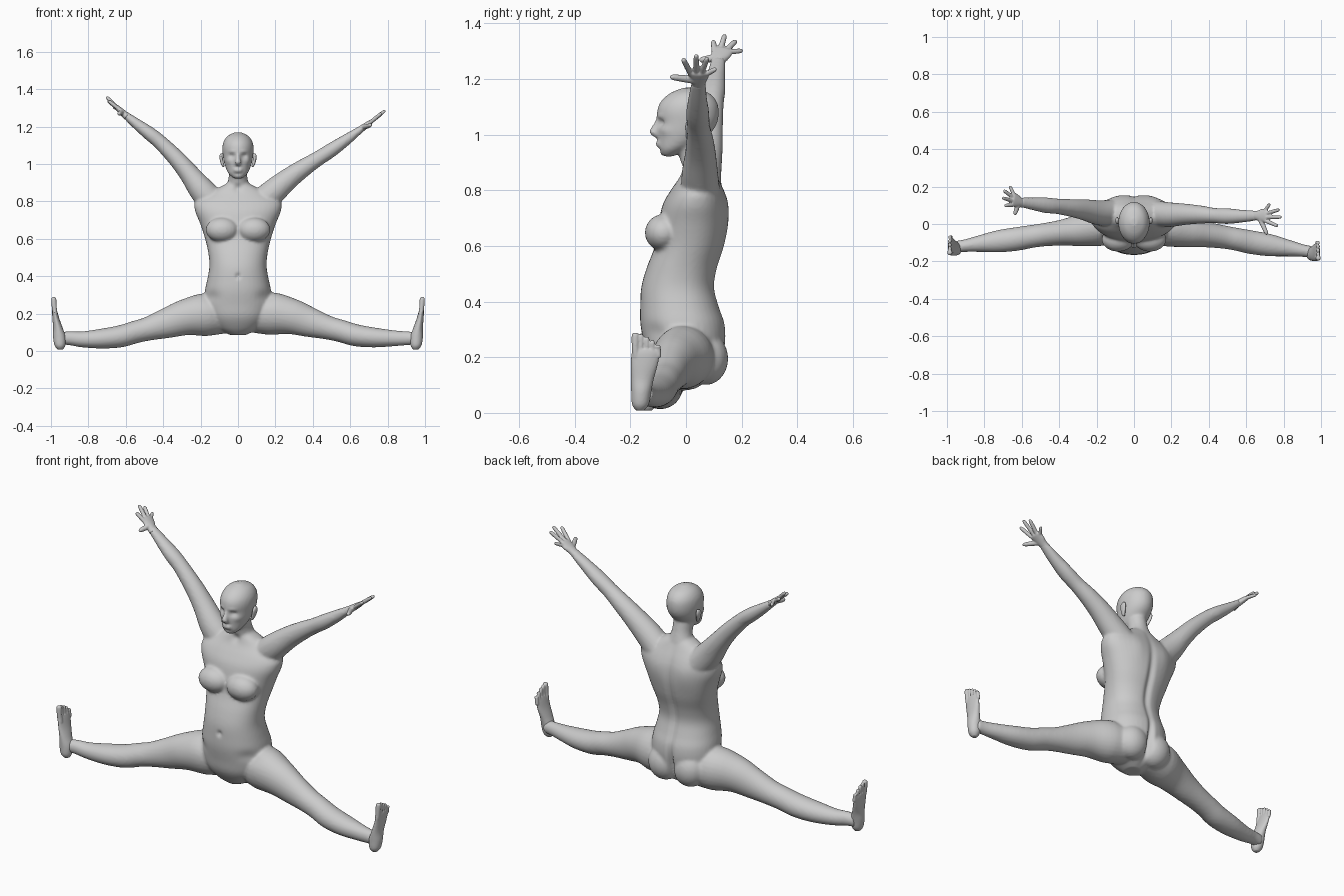
import bpy, bmesh, math
from mathutils import Vector, Matrix

X, Y, Z = Vector((1, 0, 0)), Vector((0, 1, 0)), Vector((0, 0, 1))


def resample(st, n=4):
    # Catmull-Rom interpolation through the stations
    out = []
    for i in range(len(st) - 1):
        a, b, c, d = (st[max(0, min(len(st) - 1, i + k))] for k in (-1, 0, 1, 2))
        for j in range(n):
            t = j / n
            out.append([0.5 * (2 * q + (r - p) * t + (2 * p - 5 * q + 4 * r - s) * t * t
                        + (3 * q - p - 3 * r + s) * t ** 3) for p, q, r, s in zip(a, b, c, d)])
    return out + [list(st[-1])]


def loft(bm, stations, ref=Y, axis=None, sides=28, power=2.0):
    # Closed tube: each station is x, y, z, half size along ref, half size across
    st = resample(stations)
    pts = [Vector(s[:3]) for s in st]
    rings, faces = [], []
    for i, s in enumerate(st):
        t = axis or (pts[min(i + 1, len(pts) - 1)] - pts[max(i - 1, 0)]).normalized()
        u = (ref - t * ref.dot(t)).normalized()
        w = t.cross(u)
        ring = []
        for k in range(sides):
            a = 2 * math.pi * k / sides
            c, sn = math.cos(a), math.sin(a)
            c, sn = (math.copysign(abs(q) ** (2 / power), q) for q in (c, sn))
            ring.append(bm.verts.new(pts[i] + u * c * max(s[3], .002) + w * sn * max(s[4], .002)))
        rings.append(ring)
    for r0, r1 in zip(rings, rings[1:]):
        for k in range(sides):
            m = (k + 1) % sides
            faces.append(bm.faces.new((r0[k], r0[m], r1[m], r1[k])))
    faces += [bm.faces.new(rings[0]), bm.faces.new(rings[-1])]
    bmesh.ops.recalc_face_normals(bm, faces=faces)


def stack(bm, rows, power=2.0):
    # Horizontal sections: z, front y, back y, half width
    loft(bm, [(0, (f + b) / 2, z, w, (b - f) / 2) for z, f, b, w in rows], X, Z, 40, power)


def blob(bm, c, r):
    bmesh.ops.create_uvsphere(bm, u_segments=24, v_segments=14, radius=1,
                              matrix=Matrix.Translation(c) @ Matrix.Diagonal((*r, 1)))


def finish(bm, name, voxel, smooth, bumps=()):
    # Fuse the pieces into one skin, soften it, then sculpt small bumps
    me = bpy.data.meshes.new(name)
    bm.to_mesh(me)
    bm.free()
    ob = bpy.data.objects.new(name, me)
    bpy.context.collection.objects.link(ob)
    m = ob.modifiers.new("fuse", 'REMESH')
    m.mode, m.voxel_size = 'VOXEL', voxel
    m = ob.modifiers.new("soften", 'SMOOTH')
    m.factor, m.iterations = 0.5, smooth
    dg = bpy.context.evaluated_depsgraph_get()
    ob.data = bpy.data.meshes.new_from_object(ob.evaluated_get(dg))
    ob.modifiers.clear()
    for v in ob.data.vertices:
        move = Vector()
        for c, r, d in bumps:
            q = sum(((v.co[k] - c[k]) / r[k]) ** 2 for k in range(3))
            if q < 9:
                move += Vector(d) * math.exp(-q)
        v.co += move
    ob.data.polygons.foreach_set("use_smooth", [True] * len(ob.data.polygons))
    return ob


def to_left(s):
    # The left leg mirrors the right one, slightly less far forward
    return (-s[0], s[1] + .033 * (s[0] - .1), s[2] - .006 * (s[0] < .9), *s[3:])


body = bmesh.new()

# Torso
stack(body, [(.085, -.06, .03, .04), (.12, -.10, .085, .11), (.18, -.138, .125, .16),
             (.25, -.152, .142, .178), (.32, -.164, .14, .177), (.38, -.165, .12, .165),
             (.45, -.161, .103, .153), (.52, -.142, .113, .158), (.60, -.112, .138, .176),
             (.68, -.10, .152, .202), (.75, -.083, .15, .23), (.80, -.055, .136, .226),
             (.845, -.025, .115, .155), (.885, -.012, .095, .08), (.90, -.008, .085, .05)], 2.2)
for s in (-1, 1):
    blob(body, (s * .085, -.082, .648), (.088, .066, .066))
    blob(body, (s * .075, .07, .195), (.09, .082, .095))

# Neck and head
loft(body, [(0, .055, .82, .09, .06), (0, .045, .87, .068, .056), (0, .032, .92, .051, .054),
            (0, .02, .97, .05, .055), (0, .01, 1.02, .045, .05)], X)
stack(body, [(.922, -.085, -.045, .022), (.945, -.098, .0, .048), (.975, -.101, .055, .064),
             (1.01, -.103, .093, .075), (1.045, -.102, .113, .081), (1.085, -.104, .118, .084),
             (1.12, -.09, .11, .077), (1.15, -.056, .082, .055), (1.169, -.01, .03, .018)])
loft(body, [(0, -.097, 1.06, .008, .008), (0, -.109, 1.03, .011, .012),
            (0, -.118, 1.01, .017, .014), (0, -.105, .998, .013, .01)], X)
blob(body, (0, -.098, .967), (.026, .013, .011))

# Arms, each with its own pose
LEFT_ARM = [(-.10, .06, .76, .07, .075), (-.185, .06, .85, .067, .07), (-.26, .075, .947, .057, .054),
            (-.33, .085, 1.03, .048, .046), (-.415, .095, 1.115, .041, .039),
            (-.47, .10, 1.16, .042, .037), (-.54, .108, 1.213, .034, .029), (-.61, .117, 1.268, .026, .018)]
RIGHT_ARM = [(.10, .055, .77, .07, .075), (.19, .05, .853, .066, .068), (.28, .052, .928, .056, .056),
             (.36, .05, .985, .048, .047), (.43, .045, 1.03, .041, .04),
             (.50, .042, 1.075, .042, .038), (.58, .042, 1.13, .034, .03), (.66, .045, 1.188, .026, .018)]
loft(body, LEFT_ARM)
loft(body, RIGHT_ARM)

# Legs
LEG = [(.05, .02, .19, .09, .09), (.17, -.01, .20, .108, .114), (.28, -.038, .186, .088, .097),
       (.38, -.055, .155, .07, .081), (.48, -.07, .125, .062, .064), (.55, -.082, .107, .061, .06),
       (.63, -.098, .084, .063, .059), (.73, -.114, .072, .059, .053), (.83, -.13, .068, .044, .043),
       (.90, -.142, .068, .034, .037), (.955, -.15, .068, .031, .034)]
loft(body, LEG)
loft(body, [to_left(s) for s in LEG])

# Sculpted details: eyes, brow, spine, cleft, navel, knees, collar
bumps = [((0, .13, .55), (.018, .08, .22), (0, -.014, 0)), ((0, .15, .2), (.014, .08, .1), (0, -.03, 0)),
         ((0, -.16, .40), (.012, .03, .014), (0, .012, 0)), ((0, -.03, .87), (.02, .03, .02), (0, .012, 0)),
         ((0, -.10, .983), (.02, .02, .006), (0, .004, 0)), ((0, -.10, .946), (.022, .02, .007), (0, .005, 0))]
for s in (-1, 1):
    bumps += [((s * .033, -.095, 1.043), (.018, .03, .013), (0, .012, 0)),
              ((s * .032, -.095, 1.066), (.022, .03, .008), (0, -.004, 0)),
              ((s * .05, -.07, 1.015), (.02, .03, .016), (s * .002, -.004, 0)),
              ((s * .085, .14, .74), (.05, .05, .07), (0, .006, 0)),
              ((s * .15, -.12, .29), (.05, .05, .03), (0, .01, 0))]
finish(body, "body", .008, 5, bumps)

# Ears
for s, side in ((-1, "left"), (1, "right")):
    bm = bmesh.new()
    loft(bm, [(s * .076, .008, .985, .008, .006), (s * .083, .012, 1.0, .013, .008),
              (s * .09, .018, 1.03, .02, .009), (s * .09, .02, 1.047, .017, .008),
              (s * .087, .018, 1.055, .008, .005)], Y)
    finish(bm, side + "_ear", .003, 2)

# Hands: wrist end, knuckle centre, thumb tip, then index to little finger tips
HANDS = {
    "left": (LEFT_ARM[-1], (-.648, .132, 1.303), (-.638, .048, 1.268),
             [(-.691, .098, 1.337), (-.703, .14, 1.359), (-.697, .18, 1.338), (-.664, .203, 1.302)]),
    "right": (RIGHT_ARM[-1], (.708, .045, 1.222), (.712, -.058, 1.208),
              [(.769, -.011, 1.273), (.788, .037, 1.287), (.778, .077, 1.277), (.726, .108, 1.237)])}
for side, (wrist, knuckle, thumb, tips) in HANDS.items():
    bm = bmesh.new()
    w, k, th = Vector(wrist[:3]), Vector(knuckle), Vector(thumb)
    back = w - (k - w) * .5
    loft(bm, [(*back, .025, .019), (*w, .026, .018), (*w.lerp(k, .5), .035, .016),
              (*k, .038, .013), (*w.lerp(k, 1.12), .03, .009)])
    for i, tip in enumerate(tips):
        tip = Vector(tip)
        base = w.lerp(k, .85) + Y * (-.027 + .018 * i)
        r = .0105 - .001 * (i == 3)
        loft(bm, [(*base, r, r), (*base.lerp(tip, .5), r, r), (*base.lerp(tip, .9), r * .85, r * .85),
                  (*tip, .004, .004)], Z, sides=12)
    base = w.lerp(k, .25) - Y * .012
    loft(bm, [(*base, .015, .014), (*base.lerp(th, .5), .013, .013),
              (*base.lerp(th, .88), .01, .01), (*th, .004, .004)], Z, sides=12)
    finish(bm, side + "_hand", .004, 2)

# Feet with toes
FOOT = [(.95, -.165, .008, .014, .014), (.952, -.164, .03, .03, .029), (.955, -.161, .075, .036, .034),
        (.962, -.157, .12, .041, .026), (.973, -.15, .17, .048, .019), (.98, -.146, .21, .051, .014),
        (.982, -.145, .228, .045, .01)]
for side, pose in (("left", to_left), ("right", lambda s: s)):
    bm = bmesh.new()
    loft(bm, [pose(s) for s in FOOT], Y, Z)
    for i in range(5):
        y, top = -.182 + .0205 * i, .288 - .003 * i - .002 * i * i
        r = .0135 if i == 0 else .0095
        toe = [(.978, y + .002, .20, r, r), (.983, y, .24, r, r),
               (.985, y, top - .008, r, r), (.985, y, top, r * .5, r * .5)]
        loft(bm, [pose(s) for s in toe], Y, Z, 12)
    finish(bm, side + "_foot", .004, 3)
